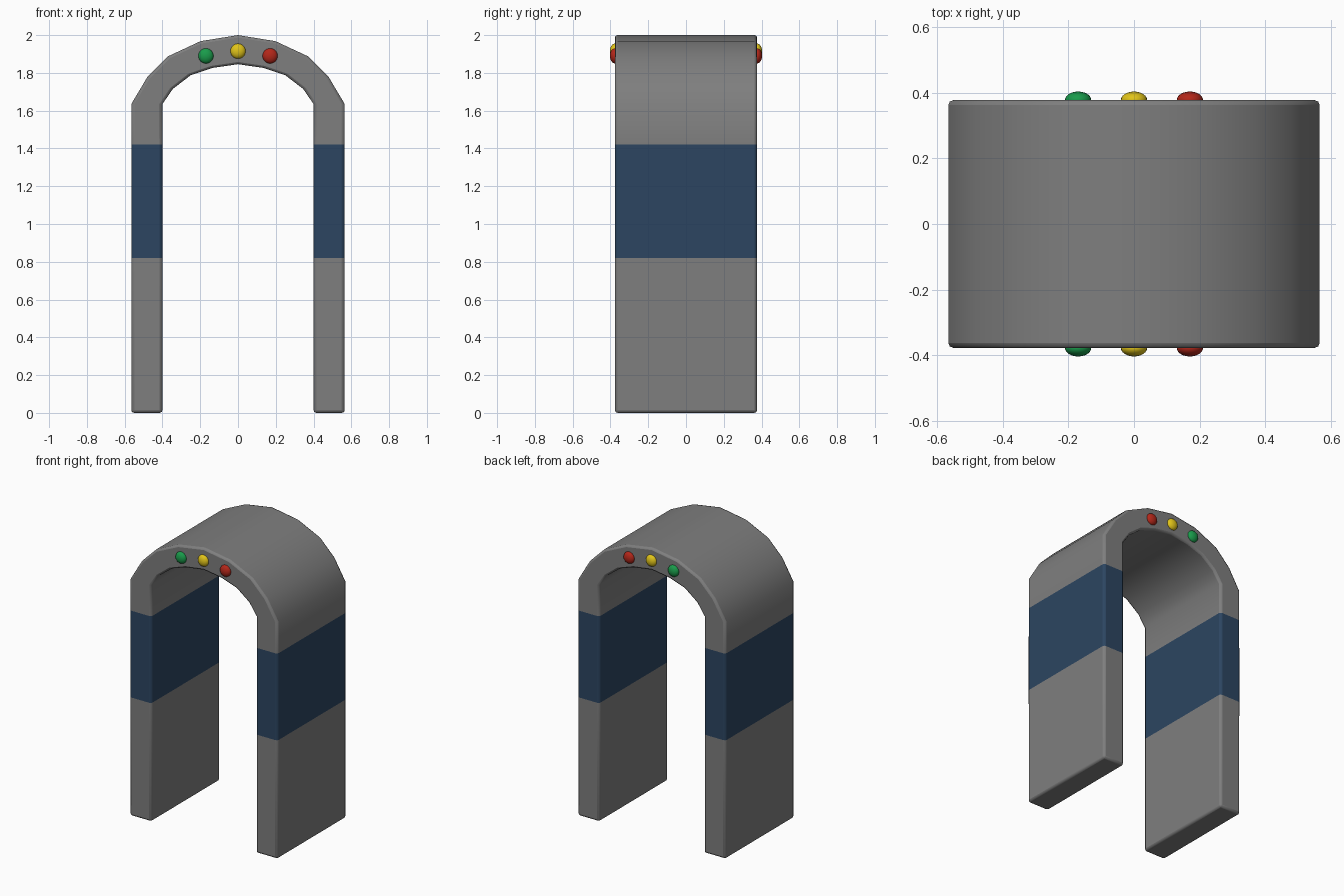
import bpy, bmesh, math

if "Cube" in bpy.data.objects:
    bpy.data.objects.remove(bpy.data.objects["Cube"])

DEPTH = 0.377  # half depth along y


def material(name, rgb):
    m = bpy.data.materials.new(name)
    m.diffuse_color = (*rgb, 1)
    m.use_nodes = True
    m.node_tree.nodes["Principled BSDF"].inputs["Base Color"].default_value = m.diffuse_color
    return m


blue = material("stripe_blue", (0.025, 0.06, 0.12))
grey = material("shell_grey", (0.21, 0.21, 0.21))
green = material("lamp_green", (0.01, 0.33, 0.07))
yellow = material("lamp_yellow", (0.75, 0.55, 0.01))
red = material("lamp_red", (0.45, 0.02, 0.01))

# Right half of the arch outline: outer from foot to crown, inner crown to foot
outer = [(0.565, 0.0), (0.565, 1.635), (0.48, 1.778), (0.37, 1.888), (0.198, 1.968), (0, 2.0)]
inner = [(0.40, 0.0), (0.40, 1.635), (0.345, 1.715), (0.25, 1.788), (0.137, 1.826), (0, 1.846)]


def full(half):
    return half + [(-x, z) for x, z in reversed(half[:-1])]


# Arch shell: strip of quads between both outlines, pushed through the depth
bm = bmesh.new()
a = [bm.verts.new((x, -DEPTH, z)) for x, z in full(outer)]
b = [bm.verts.new((x, -DEPTH, z)) for x, z in full(inner)]
strip = [bm.faces.new((a[i], a[i + 1], b[i + 1], b[i])) for i in range(len(a) - 1)]
ext = bmesh.ops.extrude_face_region(bm, geom=strip, use_keep_orig=True)
moved = [g for g in ext["geom"] if isinstance(g, bmesh.types.BMVert)]
bmesh.ops.translate(bm, verts=moved, vec=(0, 2 * DEPTH, 0))
bmesh.ops.recalc_face_normals(bm, faces=bm.faces)

# Stripe around both legs
for z in (0.82, 1.42):
    bmesh.ops.bisect_plane(bm, geom=bm.verts[:] + bm.edges[:] + bm.faces[:],
                           plane_co=(0, 0, z), plane_no=(0, 0, 1))
for f in bm.faces:
    f.material_index = int(0.82 < f.calc_center_median().z < 1.42)

mesh = bpy.data.meshes.new("arch_shell")
bm.to_mesh(mesh)
bm.free()
mesh.materials.append(grey)
mesh.materials.append(blue)
arch = bpy.data.objects.new("arch_shell", mesh)
bpy.context.collection.objects.link(arch)
bpy.context.view_layer.objects.active = arch
arch.select_set(True)
bpy.ops.object.shade_smooth_by_angle(angle=math.radians(60))
bev = arch.modifiers.new("soft_edges", 'BEVEL')
bev.width = 0.015
bev.segments = 2
bev.limit_method = 'ANGLE'
bev.angle_limit = math.radians(45)

# Signal lamps on the front and back of the crown
for name, x, z, mat in (("green", -0.17, 1.89, green), ("yellow", 0, 1.915, yellow),
                        ("red", 0.17, 1.89, red)):
    for side, y in (("front", -DEPTH), ("back", DEPTH)):
        bpy.ops.mesh.primitive_uv_sphere_add(segments=24, ring_count=12, radius=0.04,
                                             location=(x, y, z))
        lamp = bpy.context.object
        lamp.name = f"{name}_lamp_{side}"
        lamp.scale.y = 0.65
        lamp.data.materials.append(mat)
        bpy.ops.object.shade_smooth()
